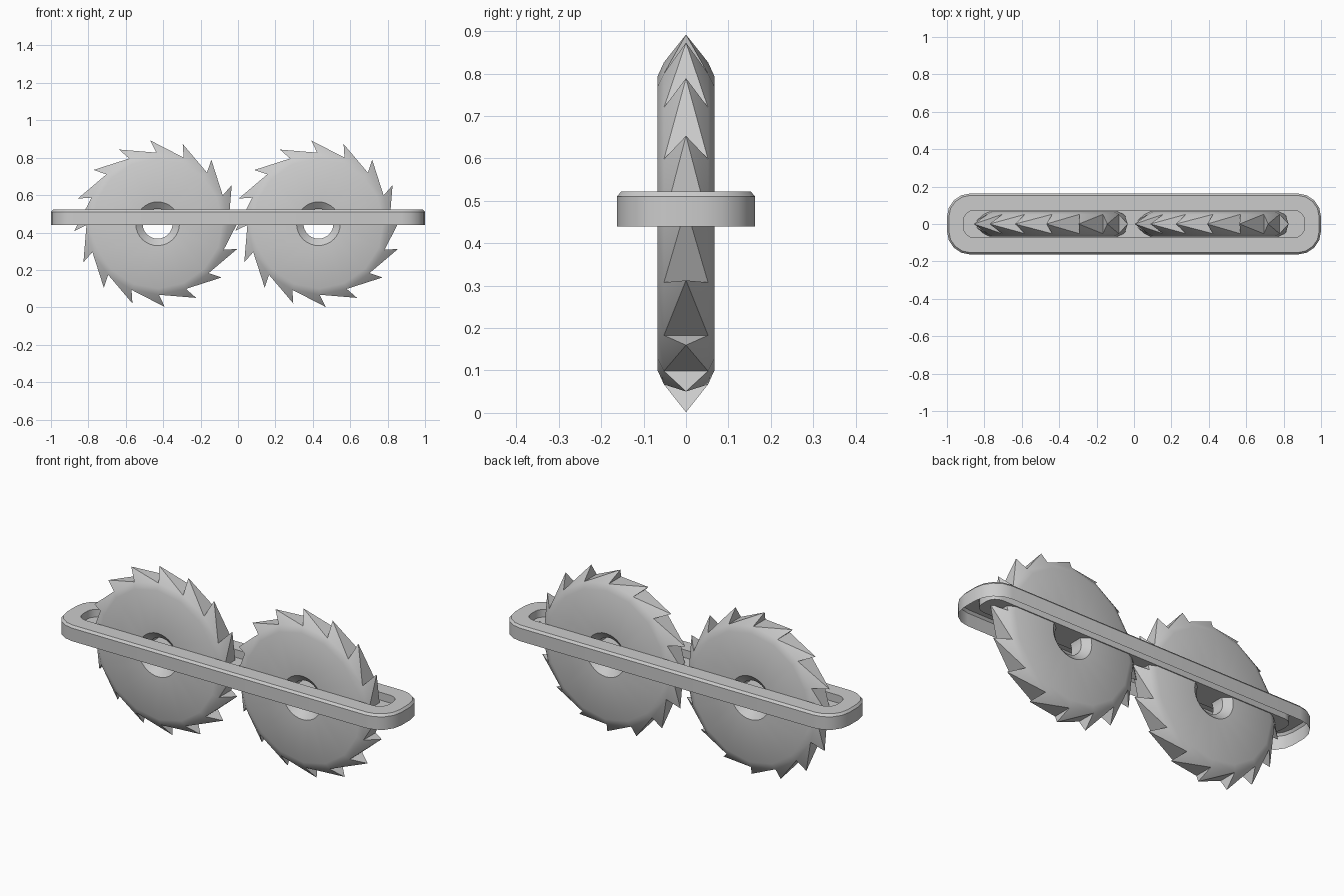
import bpy, bmesh
from math import sin, cos, radians, pi

if "Cube" in bpy.data.objects:
    bpy.data.objects.remove(bpy.data.objects["Cube"])


def finish(name, bm, angle, location=(0, 0, 0), recalc=True):
    if recalc:
        bmesh.ops.recalc_face_normals(bm, faces=bm.faces)
    mesh = bpy.data.meshes.new(name)
    bm.to_mesh(mesh)
    bm.free()
    ob = bpy.data.objects.new(name, mesh)
    bpy.context.collection.objects.link(ob)
    ob.location = location
    bpy.ops.object.select_all(action='DESELECT')
    ob.select_set(True)
    bpy.context.view_layer.objects.active = ob
    bpy.ops.object.shade_smooth_by_angle(angle=radians(angle))
    return ob


def saw_blade(name, x):
    """Thick disc with a chamfered hole and 16 hooked, pointed teeth."""
    bm = bmesh.new()
    n = 16

    def ring(r, y, count, start):
        return [bm.verts.new((r * cos(a), y, r * sin(a)))
                for a in (radians(start) - 2 * pi * k / count for k in range(count))]

    tips = ring(0.447, 0, n, 95)
    valleys, bores = [], []
    for s in (-1, 1):
        rim = ring(0.347, s * 0.067, n, 91)
        valley = ring(0.38, s * 0.052, n, 91)
        hole = ring(0.117, s * 0.067, 2 * n, 91)
        bore = ring(0.08, s * 0.035, 2 * n, 91)
        for k in range(n):
            j = (k + 1) % n
            # flat side, rim chamfer and tooth flank
            bm.faces.new((rim[k], rim[j], hole[(2*k+2) % (2*n)], hole[2*k+1], hole[2*k]))
            bm.faces.new((rim[k], rim[j], valley[j], valley[k]))
            bm.faces.new((valley[k], valley[j], tips[k]))
        for k in range(2 * n):
            j = (k + 1) % (2 * n)
            bm.faces.new((hole[k], hole[j], bore[j], bore[k]))
        valleys.append(valley)
        bores.append(bore)
    a, b = valleys
    for k in range(n):
        j = (k + 1) % n
        bm.faces.new((a[k], b[k], tips[k]))      # cutting face
        bm.faces.new((a[j], b[j], tips[k]))      # tooth back
    for k in range(2 * n):
        j = (k + 1) % (2 * n)
        bm.faces.new((bores[0][k], bores[0][j], bores[1][j], bores[1][k]))
    return finish(name, bm, 25, (x, 0, 0.447))


def frame():
    """Rounded tray around the blades: open below, recessed slot on top."""
    bm = bmesh.new()

    def loop(hx, hy, r, z, seg=4):
        pts = []
        for i, (sx, sy) in enumerate(((1, 1), (-1, 1), (-1, -1), (1, -1))):
            for q in range(seg + 1):
                t = pi / 2 * (i + q / seg)
                pts.append(bm.verts.new((sx * (hx - r) + r * cos(t),
                                         sy * (hy - r) + r * sin(t), z)))
        return pts

    loops = [loop(1.0, 0.163, 0.125, 0.44), loop(1.0, 0.163, 0.125, 0.51),
             loop(0.99, 0.153, 0.115, 0.522), loop(0.912, 0.072, 0.055, 0.522),
             loop(0.912, 0.072, 0.055, 0.48)]
    for p, q in zip(loops, loops[1:]):
        for k in range(len(p)):
            j = (k + 1) % len(p)
            bm.faces.new((p[k], p[j], q[j], q[k]))
    bm.faces.new(loops[-1])
    return finish("frame", bm, 30, recalc=False)


saw_blade("left_blade", -0.43)
saw_blade("right_blade", 0.43)
frame()
